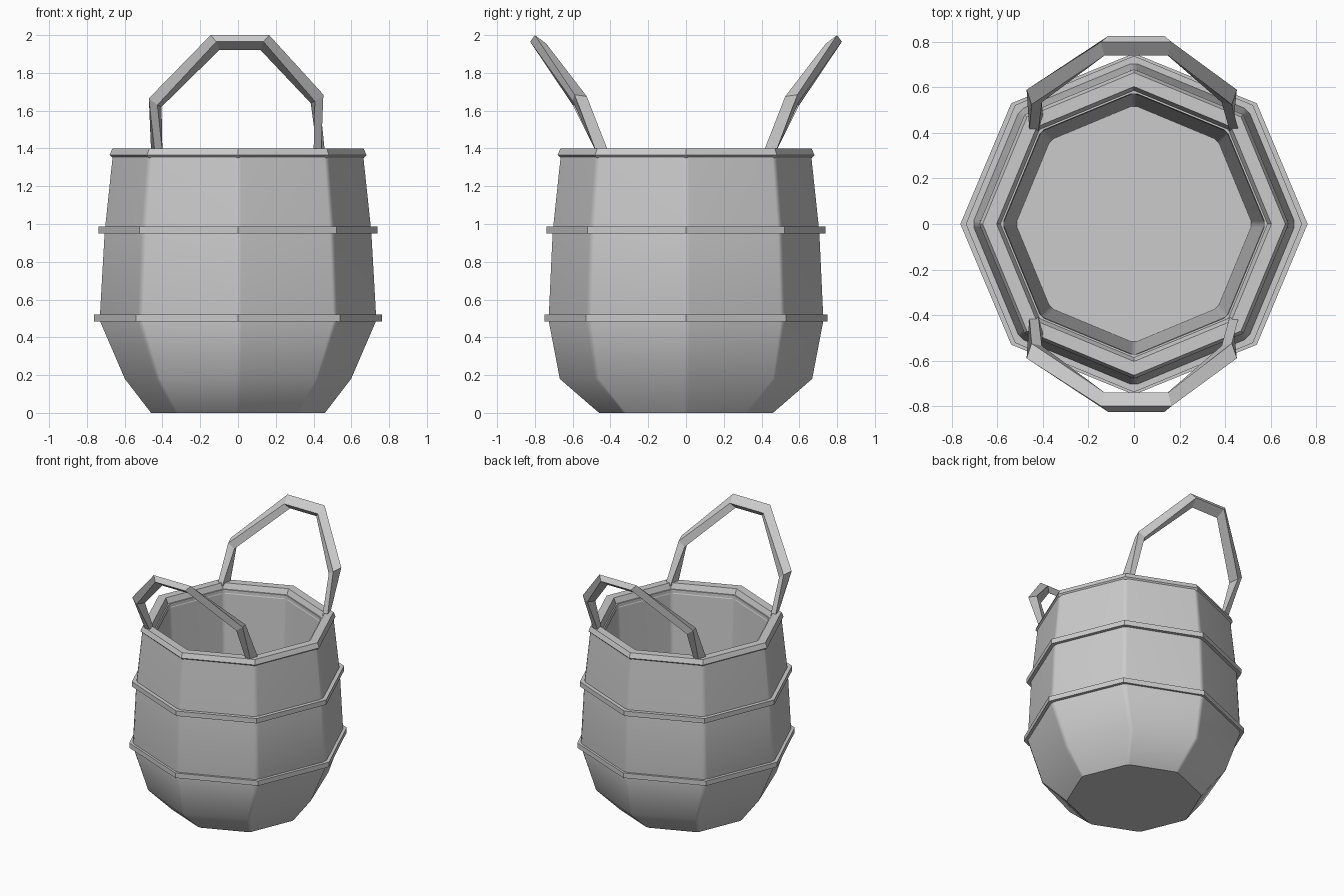
import bpy, bmesh, math
from mathutils import Vector

if "Cube" in bpy.data.objects:
    bpy.data.objects.remove(bpy.data.objects["Cube"])

gray = bpy.data.materials.new("plain gray")
gray.use_nodes = True
color = (0.6, 0.6, 0.6, 1)
gray.diffuse_color = color
gray.node_tree.nodes["Principled BSDF"].inputs["Base Color"].default_value = color


def finish(name, bm, smooth=None):
    bmesh.ops.recalc_face_normals(bm, faces=bm.faces)
    mesh = bpy.data.meshes.new(name)
    bm.to_mesh(mesh)
    bm.free()
    mesh.materials.append(gray)
    obj = bpy.data.objects.new(name, mesh)
    bpy.context.collection.objects.link(obj)
    if smooth:
        bpy.ops.object.select_all(action='DESELECT')
        obj.select_set(True)
        bpy.context.view_layer.objects.active = obj
        bpy.ops.object.shade_smooth_by_angle(angle=math.radians(smooth))
        weighted = obj.modifiers.new("weighted normals", 'WEIGHTED_NORMAL')
        weighted.keep_sharp = True
    return obj


def octagon(rx, ry, z, trim=0):
    """Eight corners on the axes and diagonals; trim cuts each into a narrow facet."""
    pts = [Vector((rx * math.cos(i * math.pi / 4), ry * math.sin(i * math.pi / 4), z))
           for i in range(8)]
    if not trim:
        return pts
    cut = []
    for i, p in enumerate(pts):
        cut += [p.lerp(pts[i - 1], trim), p.lerp(pts[(i + 1) % 8], trim)]
    return cut


def skin(bm, rings, loop=False):
    rows = [[bm.verts.new(p) for p in ring] for ring in rings]
    n = len(rows[0])
    pairs = list(zip(rows, rows[1:])) + ([(rows[-1], rows[0])] if loop else [])
    for a, b in pairs:
        for i in range(n):
            j = (i + 1) % n
            bm.faces.new((a[i], a[j], b[j], b[i]))
    return rows


def cap(bm, rows):
    bm.faces.new(rows[0])
    bm.faces.new(rows[-1])


# Tub: outer wall from the base up, then down inside to the floor
bm = bmesh.new()
tub = [(0.465, 0.465, 0), (0.605, 0.675, 0.18), (0.74, 0.735, 0.49),
       (0.713, 0.713, 0.96), (0.67, 0.67, 1.36),
       (0.578, 0.578, 1.36), (0.52, 0.522, 0.18)]
cap(bm, skin(bm, [octagon(rx, ry, z, 0.035) for rx, ry, z in tub]))
finish("tub", bm, 35)


def hoop(name, profile):
    bm = bmesh.new()
    skin(bm, [octagon(rx, ry, z) for rx, ry, z in profile], loop=True)
    finish(name, bm)


# Hoops around the wall
for name, z, rx, ry in (("lower_hoop", 0.485, 0.763, 0.75), ("upper_hoop", 0.95, 0.739, 0.739)):
    hoop(name, [(rx - 0.06, ry - 0.06, z), (rx, ry, z),
                (rx, ry, z + 0.037), (rx - 0.06, ry - 0.06, z + 0.037)])

# Bevelled rim with a sloping inner lip
hoop("rim", [(r, r, z) for r, z in ((0.655, 1.34), (0.68, 1.365), (0.665, 1.4),
                                    (0.604, 1.4), (0.574, 1.33))])


# Handles: a rectangular bar through feet, knees and top corners
def section(side, corner, depth, inward):
    a, d, v = Vector(corner), Vector(depth), Vector(inward)
    pts = [a, a + d, a + d + v, a + v]
    return [Vector((p.x * side, p.y, p.z)) for p in pts]


foot = ((0.46, 0.41, 1.38), (-0.02, 0.065, 0), (-0.04, 0, 0))
knee_depth, knee_in = (0.022, 0.065, 0.01), (-0.045, 0.01, -0.035)
top_depth, top_in = (0.015, 0.06, 0.045), (-0.03, 0.025, -0.035)
bar = [section(-1, *foot),
       section(-1, (0.45, 0.525, 1.655), knee_depth, knee_in),
       section(-1, (0.13, 0.74, 1.955), top_depth, top_in),
       section(1, (0.15, 0.74, 1.955), top_depth, top_in),
       section(1, (0.43, 0.525, 1.675), knee_depth, knee_in),
       section(1, *foot)]
for name, flip in (("back_handle", 1), ("front_handle", -1)):
    bm = bmesh.new()
    cap(bm, skin(bm, [[Vector((p.x, p.y * flip, p.z)) for p in ring] for ring in bar]))
    finish(name, bm)
